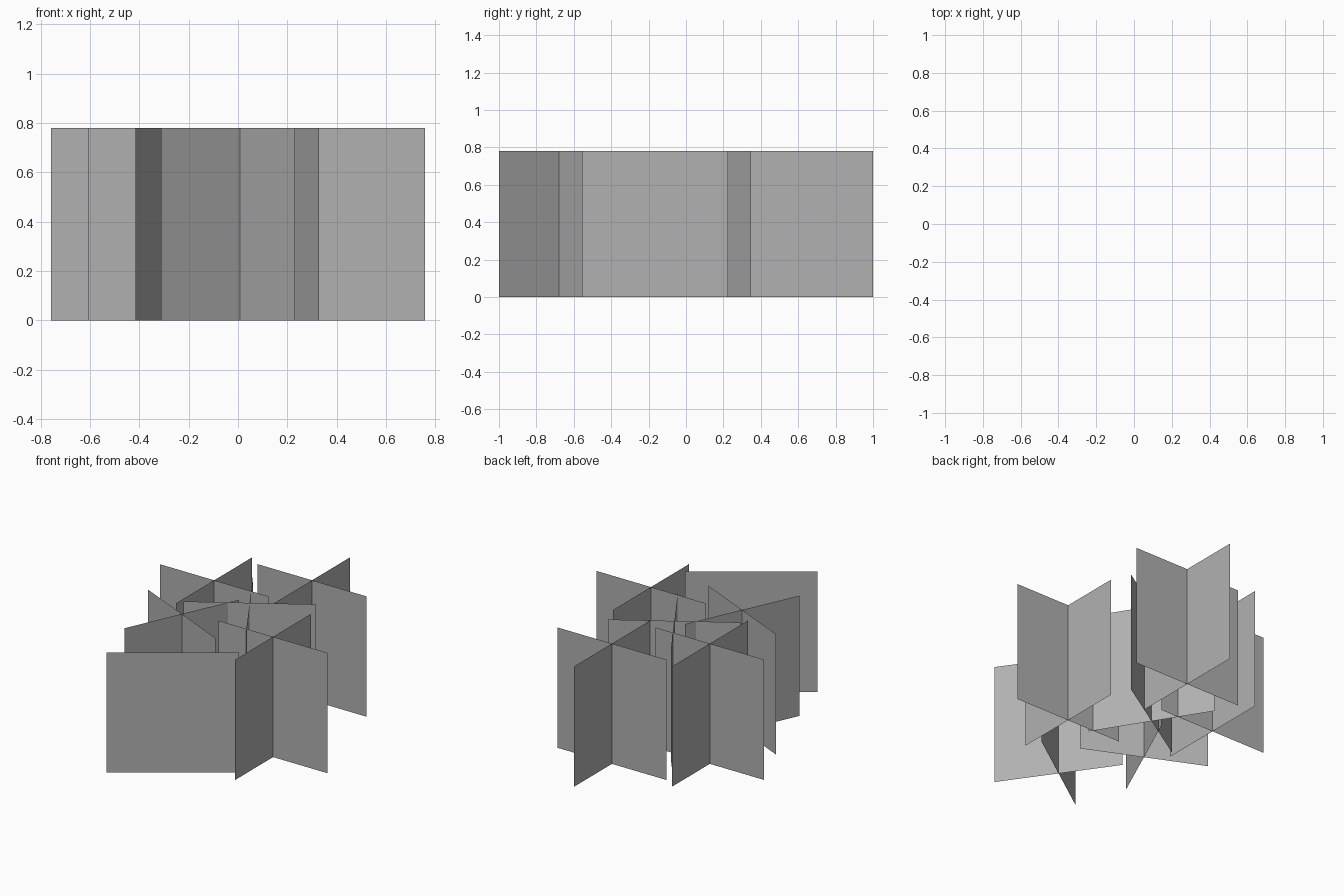
import bpy, bmesh
from math import radians
from mathutils import Matrix, Vector

if "Cube" in bpy.data.objects:
    bpy.data.objects.remove(bpy.data.objects["Cube"])

SIZE = 0.78  # square cards, width equals height

# centre x, centre y, rotation in degrees of each plant clump
CLUMPS = [
    (-0.367, 0.280, 0),
    (0.104, 0.610, 0),
    (-0.254, -0.212, 65.5),
    (0.367, -0.165, 0),
    (-0.016, 0.142, 32),
    (0.008, -0.680, 35),
]

# darker grey of the cards
grey = bpy.data.materials.new("dark_grey")
grey.diffuse_color = (0.44, 0.44, 0.44, 1)
grey.use_nodes = True
grey.node_tree.nodes["Principled BSDF"].inputs["Base Color"].default_value = grey.diffuse_color


def add_card(bm, angle):
    """Upright square card turned about the clump centre."""
    h = SIZE / 2
    rot = Matrix.Rotation(angle, 4, 'Z')
    corners = [(-h, 0, 0), (h, 0, 0), (h, 0, SIZE), (-h, 0, SIZE)]
    bm.faces.new([bm.verts.new(rot @ Vector(c)) for c in corners])


# each clump is two cards crossed at right angles
for x, y, deg in CLUMPS:
    bm = bmesh.new()
    for turn in (0, 90):
        add_card(bm, radians(turn))
    mesh = bpy.data.meshes.new("grass_clump")
    bm.to_mesh(mesh)
    bm.free()
    mesh.materials.append(grey)
    clump = bpy.data.objects.new("grass_clump", mesh)
    clump.location = (x, y, 0)
    clump.rotation_euler.z = radians(deg)
    bpy.context.collection.objects.link(clump)
